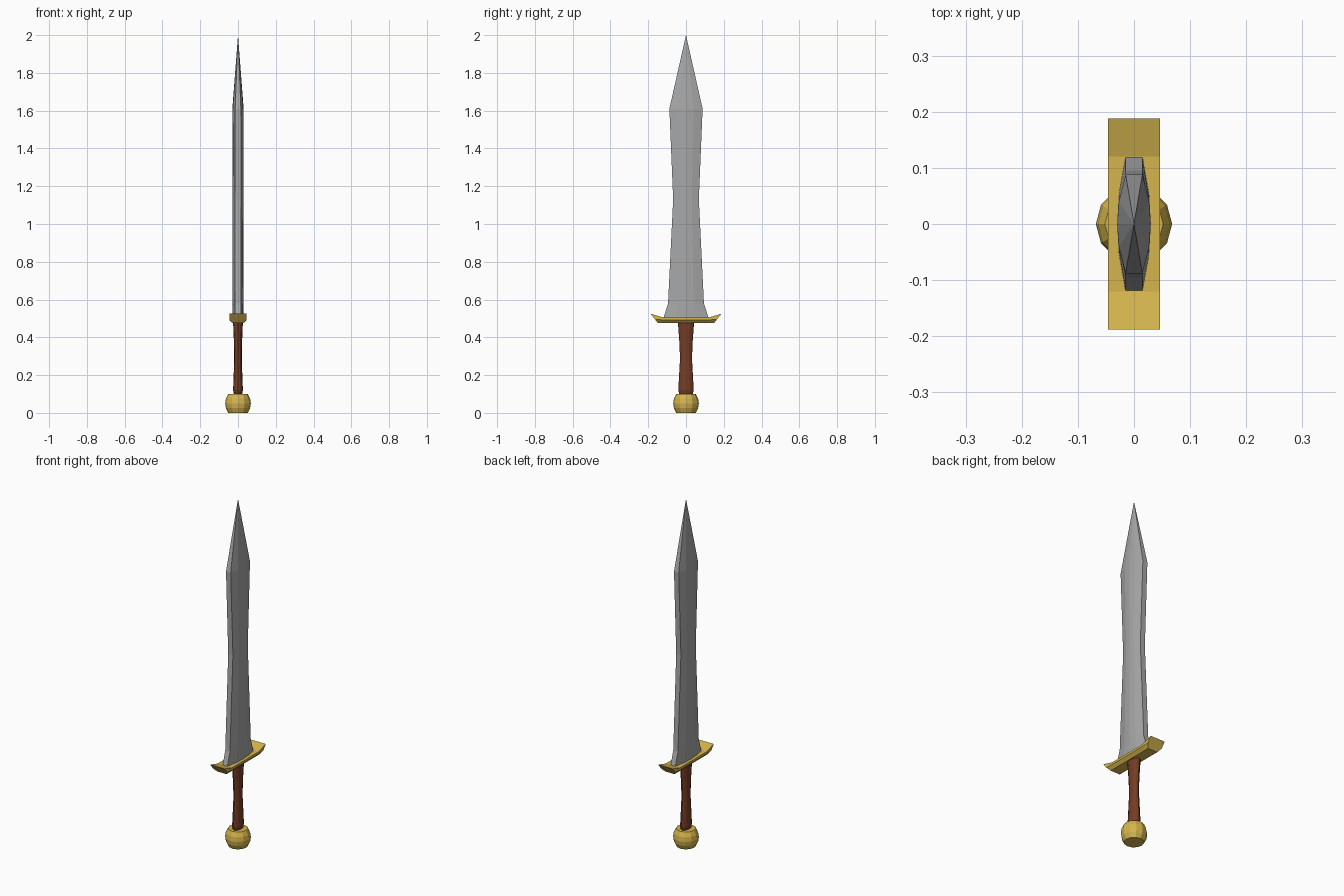
import bpy, bmesh
from math import cos, sin, tau

cube = bpy.data.objects.get("Cube")
if cube:
    bpy.data.objects.remove(cube, do_unlink=True)


def material(name, color):
    mat = bpy.data.materials.new(name)
    mat.use_nodes = True
    mat.diffuse_color = (*color, 1)
    bsdf = mat.node_tree.nodes["Principled BSDF"]
    bsdf.inputs["Base Color"].default_value = (*color, 1)
    bsdf.inputs["Roughness"].default_value = 0.6
    return mat


steel = material("steel", (0.39, 0.39, 0.39))
gold = material("gold", (0.66, 0.46, 0.075))
leather = material("brown leather", (0.18, 0.046, 0.018))


def loft(name, rings, mat, tip=None):
    """Skin closed rings of points, capping the ends or closing to a tip."""
    bm = bmesh.new()
    rows = [[bm.verts.new(p) for p in ring] for ring in rings]
    n = len(rows[0])
    for a, b in zip(rows, rows[1:]):
        for i in range(n):
            j = (i + 1) % n
            bm.faces.new((a[i], a[j], b[j], b[i]))
    bm.faces.new(rows[0][::-1])
    if tip:
        apex = bm.verts.new(tip)
        for i in range(n):
            bm.faces.new((rows[-1][i], rows[-1][(i + 1) % n], apex))
    else:
        bm.faces.new(rows[-1])
    bmesh.ops.recalc_face_normals(bm, faces=bm.faces)
    mesh = bpy.data.meshes.new(name)
    bm.to_mesh(mesh)
    bm.free()
    mesh.materials.append(mat)
    obj = bpy.data.objects.new(name, mesh)
    bpy.context.collection.objects.link(obj)
    return obj


def turned(name, profile, mat, sides=12):
    """Turned part from (x radius, y radius, height) steps."""
    angles = [tau * i / sides for i in range(sides)]
    return loft(name, [[(rx * cos(a), ry * sin(a), z) for a in angles]
                       for rx, ry, z in profile], mat)


# Pommel: squat faceted ball
turned("pommel", [(r, r, z) for r, z in
                  ((0.052, 0), (0.064, 0.025), (0.068, 0.05), (0.064, 0.075), (0.052, 0.1))], gold)

# Grip: oval, waisted in the middle
turned("grip", [(0.021, 0.034, 0.095), (0.026, 0.041, 0.12), (0.02, 0.032, 0.28),
                (0.021, 0.034, 0.36), (0.026, 0.043, 0.48)], leather)


# Crossguard: bevelled bar with upturned ends
def guard_ring(side, top, mid, bottom):
    half = [(0.046, *top), (0.046, *mid), (0.03, *bottom)]
    ring = half + [(-x, y, z) for x, y, z in reversed(half)]
    return [(x, side * y, z) for x, y, z in ring]


end = ((0.188, 0.525), (0.164, 0.495), (0.148, 0.475))
inner = ((0.12, 0.505), (0.12, 0.492), (0.12, 0.475))
loft("crossguard", [guard_ring(-1, *end), guard_ring(-1, *inner),
                    guard_ring(1, *inner), guard_ring(1, *end)], gold)

# Blade: leaf-shaped, with blunt edges and a rounded middle
quarter = [(0.015, 1), (0.027, 0.45)]
right = quarter + [(0.03, 0)] + [(x, -y) for x, y in reversed(quarter)]
section = right + [(-x, -y) for x, y in right]
outline = [(0.12, 0.5), (0.095, 0.58), (0.068, 1.13), (0.088, 1.61)]
loft("blade", [[(x, y * w, z) for x, y in section] for w, z in outline], steel, tip=(0, 0, 2))
